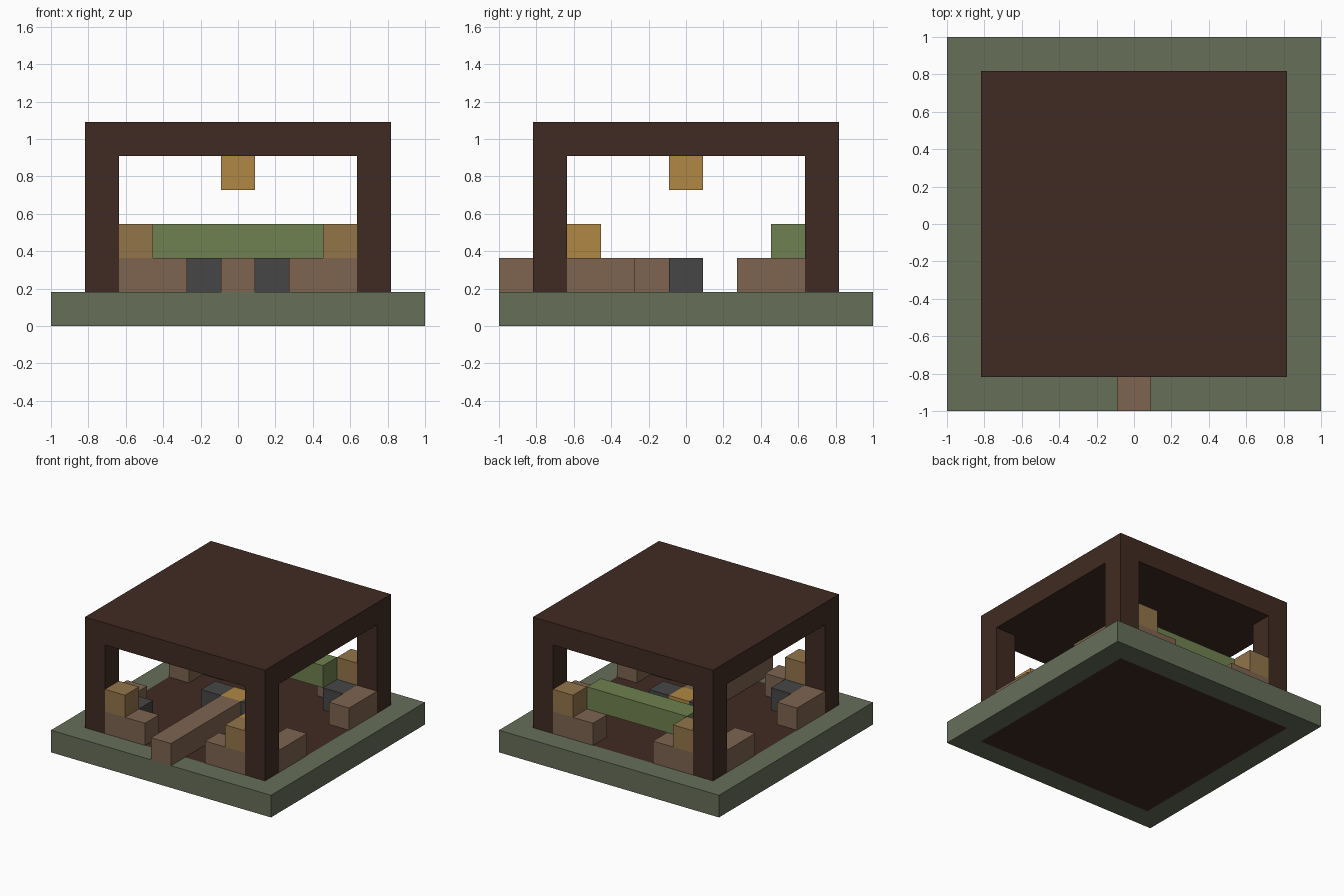
import bpy
import bmesh
from mathutils import Vector

cube = bpy.data.objects.get("Cube")
if cube:
    bpy.data.objects.remove(cube, do_unlink=True)

CELL = 2 / 11  # the pavilion sits on an 11 x 11 grid of blocks


def material(name, hex_color):
    srgb = [int(hex_color[i:i + 2], 16) / 255 for i in (0, 2, 4)]
    linear = [c / 12.92 if c <= 0.04045 else ((c + 0.055) / 1.055) ** 2.4 for c in srgb]
    mat = bpy.data.materials.new(name)
    mat.use_nodes = True
    mat.diffuse_color = (*linear, 1)
    bsdf = next(n for n in mat.node_tree.nodes if n.type == "BSDF_PRINCIPLED")
    bsdf.inputs["Base Color"].default_value = (*linear, 1)
    bsdf.inputs["Roughness"].default_value = 0.9
    return mat


moss = material("moss stone", "666E59")
dark_wood = material("dark wood", "402B22")
light_wood = material("light wood", "7E6450")
tan = material("tan wood", "92754A")
amber = material("amber glow", "B08844")
leaf = material("leaf green", "6F8150")
charcoal = material("charcoal", "464646")


def block(name, mat, x, y, z):
    """Box covering inclusive cell ranges on each axis."""
    lo = Vector((x[0] - 0.5, y[0] - 0.5, z[0])) * CELL
    hi = Vector((x[1] + 0.5, y[1] + 0.5, z[1] + 1)) * CELL
    bm = bmesh.new()
    bmesh.ops.create_cube(bm, size=1)
    for v in bm.verts:
        v.co = Vector(v.co[i] * (hi[i] - lo[i]) for i in range(3))
    mesh = bpy.data.meshes.new(name)
    bm.to_mesh(mesh)
    bm.free()
    mesh.materials.append(mat)
    obj = bpy.data.objects.new(name, mesh)
    obj.location = (lo + hi) / 2
    bpy.context.collection.objects.link(obj)
    return obj


def span(a, b, sign):
    return tuple(sorted((a * sign, b * sign)))


# Ground: wooden floor inside a mossy rim
block("floor", dark_wood, (-4, 4), (-4, 4), (0, 0))
for s, side in ((-1, "front"), (1, "back")):
    block(side + "_rim", moss, (-5, 5), (5 * s, 5 * s), (0, 0))
for s, side in ((-1, "right"), (1, "left")):
    block(side + "_rim", moss, (5 * s, 5 * s), (-4, 4), (0, 0))

# Roof
block("roof", dark_wood, (-4, 4), (-4, 4), (5, 5))

# Each corner: post, two low seats, a corner block and a tan block on a seat
for sx, side in ((-1, "right"), (1, "left")):
    for sy, end in ((-1, "front"), (1, "back")):
        tag = f"{end}_{side}_"
        px, py = (4 * sx, 4 * sx), (4 * sy, 4 * sy)
        block(tag + "post", dark_wood, px, py, (1, 4))
        block(tag + "end_seat", light_wood, span(2, 3, sx), py, (1, 1))
        block(tag + "side_seat", light_wood, px, span(2, 3, sy), (1, 1))
        block(tag + "corner_block", charcoal, span(3, 3, sx), span(3, 3, sy), (1, 1))
        block(tag + "tan_block", tan, span(3, 3, sx), py, (2, 2))

# Entrance walkway leading to the hearth
block("walkway", light_wood, (0, 0), (-5, -1), (1, 1))
block("hearth_fire", amber, (0, 0), (0, 0), (1, 1))
for s, side in ((-1, "right"), (1, "left")):
    block(side + "_hearth_stone", charcoal, (s, s), (0, 0), (1, 1))

# Green rail along the back, corner lamp and hanging lamp
block("green_rail", leaf, (-2, 2), (3, 3), (2, 2))
block("corner_lamp", amber, (3, 3), (-3, -3), (2, 2))
block("hanging_lamp", amber, (0, 0), (0, 0), (4, 4))
